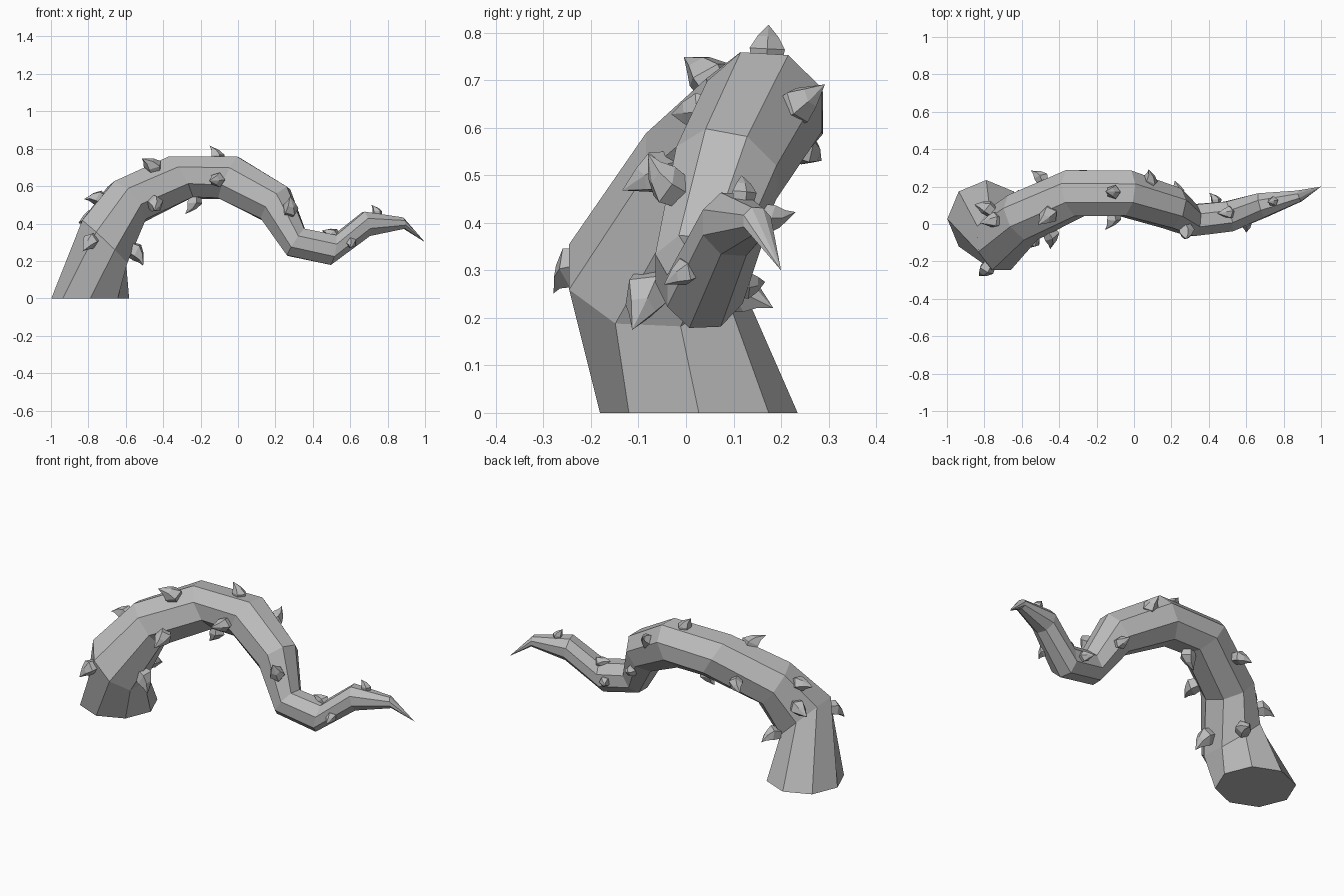
import bpy, bmesh, math
from mathutils import Vector

cube = bpy.data.objects.get("Cube")
if cube:
    bpy.data.objects.remove(cube, do_unlink=True)

grey = bpy.data.materials.new("plain grey")
grey.use_nodes = True
grey.diffuse_color = (0.5, 0.5, 0.5, 1)
grey.node_tree.nodes["Principled BSDF"].inputs["Base Color"].default_value = (0.5, 0.5, 0.5, 1)

SIDES = 8


def finish(bm, name):
    bmesh.ops.recalc_face_normals(bm, faces=bm.faces)
    mesh = bpy.data.meshes.new(name)
    bm.to_mesh(mesh)
    bm.free()
    mesh.materials.append(grey)
    obj = bpy.data.objects.new(name, mesh)
    bpy.context.collection.objects.link(obj)
    return obj


def ring(bm, centre, u, v, radius, sides, phase=0.0):
    angles = [phase + math.tau * i / sides for i in range(sides)]
    return [bm.verts.new(centre + radius * (math.cos(a) * u + math.sin(a) * v)) for a in angles]


def bridge(bm, a, b):
    n = len(a)
    for i in range(n):
        bm.faces.new((a[i], a[(i + 1) % n], b[(i + 1) % n], b[i]))


def cap_to_point(bm, loop, point):
    tip = bm.verts.new(point)
    for i in range(len(loop)):
        bm.faces.new((loop[i], loop[(i + 1) % len(loop)], tip))


# Vine path: centre, radius, and the lean of each ring's upper side in x and z
PATH = [
    ((-0.79, 0.027, 0.0), 0.208, (-1, 0)),
    ((-0.715, -0.08, 0.30), 0.18, (-0.23, 0.22)),
    ((-0.595, 0.035, 0.51), 0.143, (-0.16, 0.19)),
    ((-0.315, 0.165, 0.645), 0.136, (-0.13, 0.22)),
    ((-0.05, 0.165, 0.645), 0.132, (0.10, 0.22)),
    ((0.20, 0.085, 0.505), 0.119, (0.14, 0.17)),
    ((0.31, 0.02, 0.30), 0.092, (0.08, 0.125)),
    ((0.505, 0.04, 0.26), 0.088, (0.03, 0.16)),
    ((0.685, 0.10, 0.397), 0.072, (-0.03, 0.135)),
    ((0.885, 0.15, 0.402), 0.033, (-0.01, 0.055)),
    ((1.0, 0.20, 0.30), 0.0, (0, 1)),
]
centres = [Vector(p[0]) for p in PATH]

# Vine: eight-sided tapering tube ending in a point
bm = bmesh.new()
loops = []
for i in range(len(PATH) - 1):
    _, radius, lean = PATH[i]
    u = Vector((lean[0], 0, lean[1])).normalized()
    if i == 0:
        v, phase = Vector((0, -1, 0)), 0.0
    else:
        tangent = (centres[i + 1] - centres[i]).normalized() + (centres[i] - centres[i - 1]).normalized()
        v, phase = u.cross(tangent).normalized(), math.pi / SIDES
        if v.y > 0:
            v = -v
    loops.append(ring(bm, centres[i], u, v, radius, SIDES, phase))
bm.faces.new(loops[0])
for a, b in zip(loops, loops[1:]):
    bridge(bm, a, b)
cap_to_point(bm, loops[-1], centres[-1])
finish(bm, "vine")


def nearest_on_path(p):
    best = None
    for i in range(len(centres) - 1):
        a, d = centres[i], centres[i + 1] - centres[i]
        t = max(0.0, min(1.0, (p - a).dot(d) / d.length_squared))
        q = a + t * d
        if best is None or (p - q).length < best[0]:
            best = ((p - q).length, q, d.normalized())
    return best[1], best[2]


# Thorns: stubby five-sided hooks bent back towards the root
def thorn(name, root, size):
    root = Vector(root)
    q, along = nearest_on_path(root)
    out = root - q
    out = (out - out.dot(along) * along).normalized()
    side = out.cross(along)
    bm = bmesh.new()
    profile = [(-0.025, 0.036, 0.0), (0.025, 0.046, 0.0), (0.056, 0.027, 0.016)]
    rings = [ring(bm, root + size * (h * out - s * along), along, side, size * r, 5)
             for h, r, s in profile]
    bm.faces.new(rings[0])
    for a, b in zip(rings, rings[1:]):
        bridge(bm, a, b)
    cap_to_point(bm, rings[-1], root + size * (0.085 * out - 0.05 * along))
    finish(bm, name)


THORNS = [
    ((-0.78, -0.225, 0.31), 0.95), ((-0.565, -0.08, 0.26), 1.1),
    ((-0.73, 0.02, 0.53), 0.95), ((-0.77, 0.075, 0.43), 0.95),
    ((-0.645, 0.10, 0.25), 0.95), ((-0.45, 0.06, 0.69), 1.1),
    ((-0.45, -0.045, 0.51), 1.0), ((-0.49, 0.235, 0.56), 0.85),
    ((-0.235, 0.15, 0.53), 0.95), ((-0.11, 0.17, 0.745), 0.85),
    ((-0.11, 0.045, 0.635), 0.9), ((0.08, 0.22, 0.64), 0.9),
    ((0.275, -0.025, 0.47), 0.95), ((0.235, 0.16, 0.41), 0.75),
    ((0.44, 0.115, 0.27), 0.65), ((0.515, 0.06, 0.335), 0.75),
    ((0.60, 0.01, 0.30), 0.65), ((0.745, 0.12, 0.45), 0.6),
]
for n, (root, size) in enumerate(THORNS, 1):
    thorn(f"thorn_{n}", root, size)
